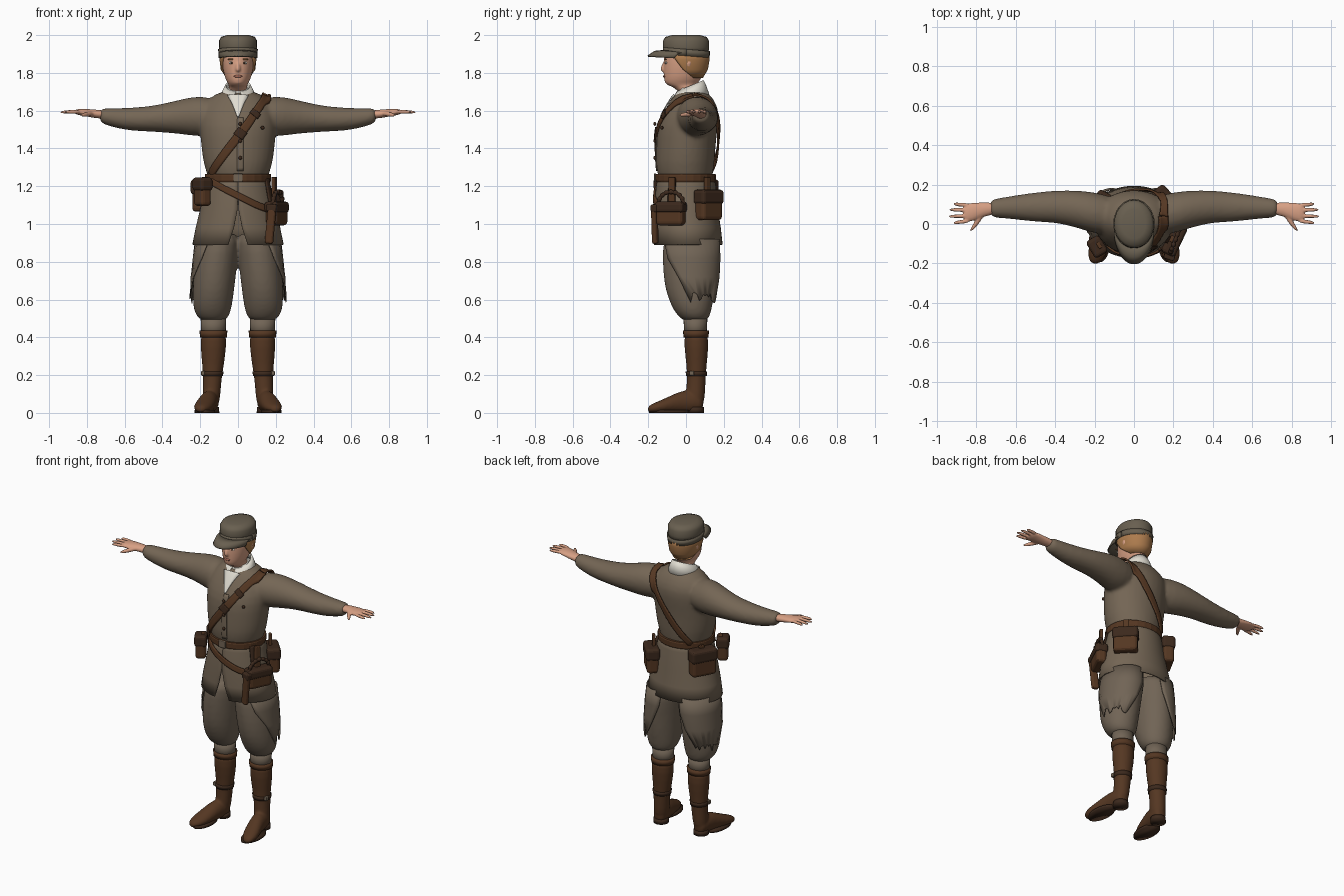
import bpy, bmesh, math, random
from mathutils import Vector, Matrix

random.seed(4)
if "Cube" in bpy.data.objects:
    bpy.data.objects.remove(bpy.data.objects["Cube"])


def material(name, *rgb):
    m = bpy.data.materials.new(name)
    m.use_nodes = True
    m.diffuse_color = (*rgb, 1)
    m.node_tree.nodes["Principled BSDF"].inputs["Base Color"].default_value = (*rgb, 1)
    return m


WOOL = material("wool brown", .175, .132, .09)
CLOTH = material("trouser brown", .165, .128, .092)
CAP = material("cap drab", .14, .115, .08)
LEATHER = material("leather", .09, .038, .016)
DARK = material("dark leather", .045, .022, .012)
SKIN = material("skin", .68, .35, .23)
LIPS = material("lips", .42, .16, .11)
HAIR = material("hair", .42, .2, .075)
LINEN = material("white linen", .75, .72, .64)
METAL = material("dull metal", .17, .13, .09)


def finish(bm, name, mat, smooth=True):
    bmesh.ops.recalc_face_normals(bm, faces=bm.faces)
    me = bpy.data.meshes.new(name)
    bm.to_mesh(me)
    bm.free()
    me.materials.append(mat)
    for p in me.polygons:
        p.use_smooth = smooth
    ob = bpy.data.objects.new(name, me)
    bpy.context.collection.objects.link(ob)
    return ob


def mod(ob, kind, **settings):
    m = ob.modifiers.new(kind.title(), kind)
    for k, v in settings.items():
        setattr(m, k, v)
    return ob


def loft(bm, rings, axis="z", side=1, segs=16):
    """Closed tube through elliptical rings (x, y, z, radius, radius)."""
    loops = []
    for x, y, z, a, b in rings:
        loop = []
        for i in range(segs):
            t = math.tau * i / segs
            u, v = a * math.cos(t), b * math.sin(t)
            off = {"x": (0, u, v), "y": (u, 0, v), "z": (u, v, 0)}[axis]
            loop.append(bm.verts.new((side * (x + off[0]), y + off[1], max(0, z + off[2]))))
        loops.append(loop)
    for lo, hi in zip(loops, loops[1:]):
        for i in range(segs):
            j = (i + 1) % segs
            bm.faces.new((lo[i], lo[j], hi[j], hi[i]))
    bm.faces.new(loops[0])
    bm.faces.new(loops[-1])


def blend(bm, name, mat, voxel, passes):
    """Fuse overlapping lofts into one soft skin."""
    ob = mod(finish(bm, name, mat), "SUBSURF", levels=1, render_levels=1)
    mod(ob, "REMESH", mode="VOXEL", voxel_size=voxel, use_smooth_shade=True)
    return mod(ob, "SMOOTH", factor=.5, iterations=passes)


def tube(name, mat, rings, axis="z", side=1, smooth=True):
    bm = bmesh.new()
    loft(bm, rings, axis, side, 24)
    return finish(bm, name, mat, smooth)


def sheet(name, mat, rings, side=1, tilt=0, jag=0, thick=.008, segs=32):
    """Open cloth: rings are (x, y, z, radius, radius, start angle, end angle)."""
    bm = bmesh.new()
    loops = []
    for k, (x, y, z, a, b, t0, t1) in enumerate(rings):
        loop = []
        for i in range(segs + 1):
            t = t0 + (t1 - t0) * i / segs
            drop = random.uniform(0, jag) if k == len(rings) - 1 else 0
            loop.append(bm.verts.new((side * (x + a * math.cos(t)), y + b * math.sin(t),
                                      z + tilt * math.sin(t) - drop)))
        loops.append(loop)
    for lo, hi in zip(loops, loops[1:]):
        for i in range(segs):
            bm.faces.new((lo[i], lo[i + 1], hi[i + 1], hi[i]))
    return mod(finish(bm, name, mat), "SOLIDIFY", thickness=thick, offset=0)


def strap(name, mat, path, widths, target, centre_z=None, lift=.006, thick=.01, steps=8):
    """Flat band along a smooth path, laid on a target surface."""
    p = [Vector(q) for q in path]
    p = [2 * p[0] - p[1]] + p + [2 * p[-1] - p[-2]]
    pts = []
    for a, b, c, d in zip(p, p[1:], p[2:], p[3:]):
        for i in range(steps):
            t = i / steps
            pts.append(.5 * (2 * b + (c - a) * t + (2 * a - 5 * b + 4 * c - d) * t ** 2
                             + (3 * b - a - 3 * c + d) * t ** 3))
    pts.append(p[-2])
    bm = bmesh.new()
    rows = []
    for i, q in enumerate(pts):
        along = pts[min(i + 1, len(pts) - 1)] - pts[max(i - 1, 0)]
        out = q - Vector((0, .02, q.z if centre_z is None else centre_z))
        f = i / (len(pts) - 1)
        half = along.cross(out).normalized() * (widths[0] * (1 - f) + widths[1] * f) / 2
        rows.append([bm.verts.new(q + half * k / 2) for k in (-2, -1, 0, 1, 2)])
    for r, s in zip(rows, rows[1:]):
        for k in range(4):
            bm.faces.new((r[k], r[k + 1], s[k + 1], s[k]))
    ob = finish(bm, name, mat)
    mod(ob, "SHRINKWRAP", target=target, wrap_mode="ABOVE_SURFACE", offset=lift)
    return mod(ob, "SOLIDIFY", thickness=thick, offset=0)


def box(name, mat, centre, size, turn=0, lean=0, bevel=.012):
    bm = bmesh.new()
    rot = Matrix.Rotation(turn, 4, "Z") @ Matrix.Rotation(lean, 4, "Y")
    bmesh.ops.create_cube(bm, size=1, matrix=Matrix.Translation(centre) @ rot @ Matrix.Diagonal((*size, 1)))
    return mod(finish(bm, name, mat, False), "BEVEL", width=bevel, segments=3)


def ball(name, mat, centre, size):
    bm = bmesh.new()
    bmesh.ops.create_uvsphere(bm, u_segments=16, v_segments=10, radius=1,
                              matrix=Matrix.Translation(centre) @ Matrix.Diagonal((*size, 1)))
    return finish(bm, name, mat)


# Jacket body and sleeves
bm = bmesh.new()
loft(bm, [(0, 0, 1.2, .155, .14), (0, -.005, 1.27, .168, .15), (0, -.005, 1.32, .188, .16),
          (0, 0, 1.42, .2, .16), (0, .008, 1.52, .21, .165), (0, .03, 1.6, .205, .15),
          (0, .035, 1.66, .165, .115), (0, .03, 1.71, .09, .08)])
for s in (-1, 1):
    loft(bm, [(.08, .04, 1.57, .1, .09), (.2, .055, 1.57, .108, .112), (.28, .075, 1.57, .098, .098),
              (.4, .09, 1.56, .083, .076), (.5, .085, 1.555, .077, .066), (.6, .085, 1.555, .063, .06),
              (.7, .08, 1.568, .05, .046), (.735, .08, 1.575, .045, .038)], "x", s)
jacket = blend(bm, "jacket", WOOL, .011, 6)
B = -math.pi / 2
skirt = sheet("jacket_skirt", WOOL, [
    (0, 0, 1.26, .157, .142, B, B + math.tau), (0, 0, 1.2, .17, .155, B, B + math.tau),
    (0, 0, 1.08, .196, .165, B + .01, B + math.tau - .01),
    (0, .005, .98, .22, .175, B + .1, B + math.tau - .1),
    (0, .01, .89, .238, .18, B + .22, B + math.tau - .22)], segs=48)
strap("placket", WOOL, [(.012, -.15, 1.57), (.012, -.17, 1.42), (.012, -.16, 1.28)], (.035, .035), jacket, lift=.003, thick=.005)
for x, z in ((.13, 1.51), (.012, 1.53), (.012, 1.44), (.012, 1.35)):
    y = -.128 if x > .1 else -.165
    ball("button", DARK, (x, y, z), (.01, .008, .01))

# Trousers with torn outer flaps
bm = bmesh.new()
for s in (-1, 1):
    loft(bm, [(.09, .02, .97, .11, .14), (.11, .025, .85, .115, .153), (.122, .02, .75, .116, .145),
              (.13, .022, .65, .112, .135), (.135, .03, .57, .106, .112), (.135, .04, .52, .094, .092),
              (.13, .05, .48, .062, .062)], "z", s)
blend(bm, "trousers", CLOTH, .011, 4)
for s in (-1, 1):
    sheet("torn_flap", CLOTH, [(.11, .025, .92, .115, .15, -1.2, 2), (.115, .025, .82, .122, .155, -.9, 1.9),
                               (.12, .025, .72, .128, .15, -.45, 1.6), (.12, .025, .64, .134, .146, 0, 1.1)],
          s, jag=.06, thick=.006, segs=14)

# Boots and socks
for s in (-1, 1):
    tube("sock", CLOTH, [(.13, .05, .4, .064, .058), (.13, .05, .51, .068, .064)], side=s)
    bm = bmesh.new()
    loft(bm, [(.13, .053, .44, .071, .066), (.13, .055, .35, .07, .066), (.132, .056, .25, .058, .054),
              (.136, .055, .18, .05, .05), (.14, .05, .1, .048, .052), (.145, .045, .03, .046, .05)], "z", s)
    loft(bm, [(.145, .095, .05, .032, .045), (.145, .05, .06, .05, .06), (.155, -.02, .06, .048, .062),
              (.17, -.08, .046, .052, .046), (.185, -.14, .032, .052, .033),
              (.195, -.185, .024, .036, .022), (.197, -.203, .018, .014, .014)], "y", s)
    blend(bm, "boot", LEATHER, .008, 2)
    tube("boot_top", LEATHER, [(.13, .053, .4, .071, .066), (.13, .053, .435, .074, .069)], side=s)
    tube("ankle_strap", DARK, [(.135, .055, .195, .055, .055), (.134, .055, .22, .058, .057)], side=s)
    box("ankle_buckle", METAL, (s * .185, .03, .21), (.02, .025, .025), bevel=.004)
    tube("sole", DARK, [(.175, -.09, 0, .054, .105), (.175, -.09, .016, .054, .105)], side=s)
    tube("heel", DARK, [(.145, .05, 0, .046, .046), (.145, .05, .03, .045, .045)], side=s)

# Hands
for s in (-1, 1):
    bm = bmesh.new()
    loft(bm, [(.69, .08, 1.578, .03, .024), (.76, .075, 1.583, .035, .023), (.82, .06, 1.592, .05, .019),
              (.87, .055, 1.594, .047, .014)], "x", s)
    for y, dy, tip in ((.095, .008, .92), (.07, .003, .945), (.042, -.004, .948), (.016, -.012, .92)):
        loft(bm, [(.83, y, 1.594, .012, .012), (.89, y + dy / 2, 1.595, .011, .011),
                  (tip, y + dy, 1.591, .008, .008)], "x", s, 8)
    loft(bm, [(.77, .06, 1.585, .022, .016), (.795, .01, 1.582, .016, .014), (.832, -.04, 1.575, .01, .01)], "y", s, 8)
    blend(bm, "hand", SKIN, .005, 2)

# Head, nose and ears
bm = bmesh.new()
loft(bm, [(0, .03, 1.62, .055, .055), (0, .022, 1.72, .053, .056), (0, -.03, 1.733, .045, .078),
          (0, -.02, 1.76, .065, .097), (0, -.012, 1.8, .077, .107), (0, -.006, 1.85, .085, .114),
          (0, 0, 1.9, .087, .116), (0, 0, 1.95, .075, .1), (0, 0, 1.975, .04, .06)], segs=24)
loft(bm, [(0, -.1, 1.87, .009, .02), (0, -.121, 1.815, .017, .022), (0, -.108, 1.803, .014, .016)], segs=12)
for s in (-1, 1):
    loft(bm, [(.078, .01, 1.815, .009, .01), (.09, .015, 1.85, .011, .02), (.088, .018, 1.87, .009, .016)], "z", s, 8)
blend(bm, "head", SKIN, .006, 3)
for s in (-1, 1):
    ball("eye", LINEN, (s * .034, -.105, 1.853), (.015, .006, .007))
    ball("iris", DARK, (s * .034, -.109, 1.853), (.006, .004, .006))
    ball("brow", HAIR, (s * .036, -.108, 1.872), (.02, .005, .004))
ball("lips", LIPS, (0, -.114, 1.782), (.023, .007, .007))
P = math.pi
sheet("hair", HAIR, [(0, .005, 1.91, .094, .115, -.75, P + .75), (0, .002, 1.87, .092, .117, -.5, P + .5),
                     (0, 0, 1.82, .086, .11, -.15, P + .15), (0, 0, 1.775, .064, .084, .5, P - .5)], thick=.012)

# Peaked cap
ob = tube("cap_crown", CAP, [(0, .002, 1.905, .098, .118), (0, 0, 1.935, .1, .121), (0, 0, 1.97, .101, .122),
                             (0, 0, 1.99, .09, .11), (0, 0, 2, .06, .075)])
sheet("cap_band", CAP, [(0, .002, 1.925, .102, .122, 0, math.tau), (0, .002, 1.89, .1, .12, 0, math.tau)],
      tilt=-.01, thick=.006)
sheet("cap_peak", CAP, [(0, 0, 1.905, .098, .112, -P + .1, -.1), (0, -.02, 1.9, .1, .145, -P + .15, -.15),
                        (0, -.03, 1.875, .1, .172, -P + .2, -.2)], tilt=-.013)

# Shirt collar
tube("collar_stand", LINEN, [(0, .025, 1.64, .08, .08), (0, .024, 1.72, .062, .066)])
sheet("shirt_collar", LINEN, [(0, .022, 1.73, .064, .068, B + .15, B + math.tau - .15),
                              (0, .018, 1.7, .08, .086, B + .3, B + math.tau - .3),
                              (0, .012, 1.655, .098, .108, B + .45, B + math.tau - .45)], tilt=.03)
strap("shirt_front", LINEN, [(0, -.07, 1.69), (0, -.1, 1.64), (0, -.14, 1.57)], (.12, .01), jacket, thick=.006)

# Belts and shoulder strap
tube("waist_belt", LEATHER, [(0, -.003, 1.223, .172, .158), (0, -.003, 1.23, .175, .161),
                             (0, -.003, 1.258, .176, .162), (0, -.003, 1.265, .173, .159)], smooth=False)
box("belt_buckle", METAL, (0, -.164, 1.245), (.05, .012, .045), bevel=.004)
strap("shoulder_strap_front", LEATHER, [(-.16, -.09, 1.25), (-.08, -.15, 1.36), (.03, -.15, 1.5),
                                        (.1, -.12, 1.6), (.15, -.04, 1.67), (.155, .04, 1.69)], (.045, .045), jacket, 1.45)
strap("shoulder_strap_back", LEATHER, [(.155, .04, 1.69), (.15, .13, 1.64), (.08, .19, 1.52),
                                       (-.03, .18, 1.38), (-.13, .13, 1.25)], (.045, .04), jacket, 1.45, lift=.014)
for name, q in (("strap_buckle_low", [(.0, -.15, 1.46), (.025, -.15, 1.495)]),
                ("strap_buckle_high", [(.085, -.13, 1.575), (.105, -.12, 1.6)])):
    strap(name, DARK, q, (.055, .055), jacket, 1.45, lift=.012, thick=.009)
strap("slung_belt", LEATHER, [(-.17, -.07, 1.24), (-.1, -.15, 1.2), (0, -.17, 1.15), (.1, -.15, 1.1),
                              (.18, -.09, 1.07)], (.035, .035), skirt)
strap("hanging_strap", DARK, [(.155, -.07, 1.24), (.175, -.08, 1.14), (.19, -.08, 1.05)], (.04, .04), skirt, 1.14)

# Pouches and side arm
for name, c, size, turn in (("rear_left_pouch", (.165, .12, 1.1), (.075, .145, .16), .75),
                            ("rear_right_pouch", (-.18, .085, 1.15), (.07, .16, .17), -.5),
                            ("front_right_pouch", (-.188, -.115, 1.17), (.065, .09, .15), .55),
                            ("holster_pouch", (.205, -.08, 1.055), (.065, .155, .125), -.45)):
    box(name, LEATHER, c, size, turn, bevel=.02)
    w, d, h = size
    box(name + "_flap", DARK, (c[0], c[1], c[2] + h * .27), (w + .012, d + .01, h * .48), turn, bevel=.018)
    box(name + "_loop", LEATHER, (c[0] * .94, c[1] * .94, (c[2] + 1.25) / 2), (.02, .035, 1.25 - c[2]), turn, bevel=.005)
box("scabbard", LEATHER, (.172, -.165, .99), (.045, .03, .19), -.3, .1)
box("scabbard_throat", DARK, (.18, -.162, 1.085), (.055, .04, .04), -.3, .1, .008)
bm = bmesh.new()
for i in range(9):
    t = math.pi * i / 8
    bmesh.ops.create_uvsphere(bm, u_segments=8, v_segments=6, radius=.014, matrix=Matrix.Translation(
        (.21 + .025 * math.cos(t), -.08 + .065 * math.cos(t), 1.11 + .06 * math.sin(t))))
mod(finish(bm, "side_arm_grip", DARK), "REMESH", mode="VOXEL", voxel_size=.005, use_smooth_shade=True)
